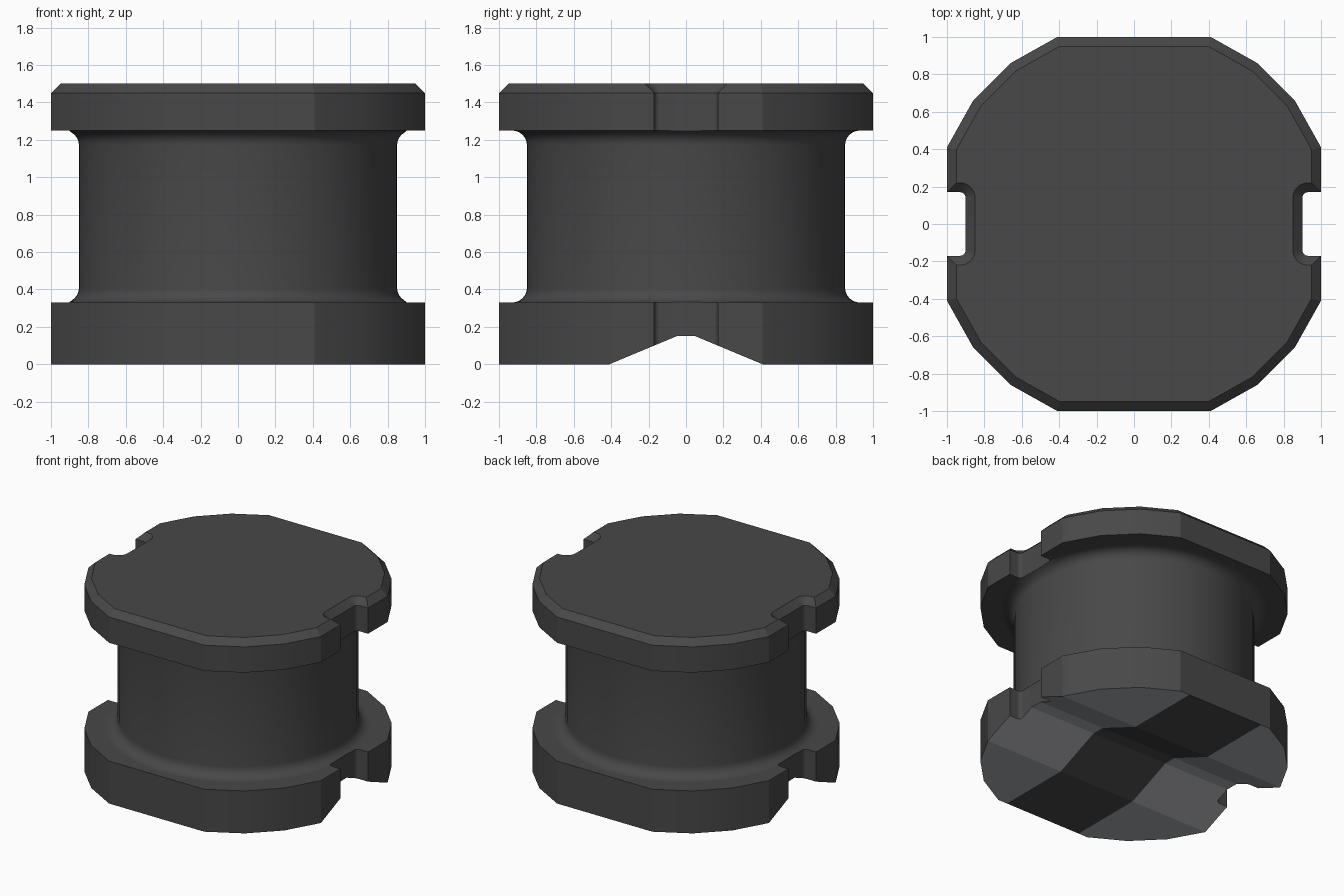
import bpy, bmesh, math
from mathutils import Vector

cube = bpy.data.objects.get("Cube")
if cube:
    bpy.data.objects.remove(cube, do_unlink=True)


def material(name, colour):
    m = bpy.data.materials.new(name)
    m.use_nodes = True
    m.diffuse_color = colour
    m.node_tree.nodes["Principled BSDF"].inputs["Base Color"].default_value = colour
    return m


ferrite = material("dark grey ferrite", (0.065, 0.065, 0.065, 1))
metal = material("pad metal", (0.40, 0.41, 0.43, 1))


def finish(bm, name, mats, angle):
    bmesh.ops.recalc_face_normals(bm, faces=bm.faces[:])
    mesh = bpy.data.meshes.new(name)
    bm.to_mesh(mesh)
    bm.free()
    for m in mats:
        mesh.materials.append(m)
    ob = bpy.data.objects.new(name, mesh)
    bpy.context.collection.objects.link(ob)
    bpy.ops.object.select_all(action='DESELECT')
    ob.select_set(True)
    bpy.context.view_layer.objects.active = ob
    bpy.ops.object.shade_smooth_by_angle(angle=math.radians(angle))
    return ob


# Flange outline: one quarter from the notch round to the long edge, then mirrored
NOTCH_X, NOTCH_Y, NOTCH_R = 0.9, 0.17, 0.03


def outline():
    q = []
    for i in range(7):
        a = math.pi / 2 * i / 6
        q.append((NOTCH_X + NOTCH_R * (1 - math.cos(a)),
                  NOTCH_Y - NOTCH_R * (1 - math.sin(a))))
    q += [(1, NOTCH_Y), (1, 0.41), (0.86, 0.66), (0.66, 0.86), (0.41, 1)]
    half = q + [(-x, y) for x, y in reversed(q)]
    return half + [(-x, -y) for x, y in half]


def flange_face(z):
    bm = bmesh.new()
    bm.faces.new([bm.verts.new((x, y, z)) for x, y in outline()])
    return bm


def extrude_up(bm, height):
    r = bmesh.ops.extrude_face_region(bm, geom=bm.faces[:], use_keep_orig=True)
    top = [g for g in r["geom"] if isinstance(g, bmesh.types.BMVert)]
    bmesh.ops.translate(bm, verts=top, vec=(0, 0, height))
    return top


# Upper flange with a chamfered top rim
bm = flange_face(1.25)
top = set(extrude_up(bm, 0.25))
rim = [e for e in bm.edges if all(v in top for v in e.verts)]
bmesh.ops.recalc_face_normals(bm, faces=bm.faces[:])
bmesh.ops.bevel(bm, geom=rim, offset=0.05, segments=1, affect='EDGES', profile=0.5)
finish(bm, "upper_flange", [ferrite], 20)

# Lower flange: underside split into strips, then lifted into a V groove along x
PAD_X, GROOVE, FLAT, DEPTH = 0.33, 0.41, 0.05, 0.15
bm = flange_face(0)
cuts = [((s * PAD_X, 0, 0), (1, 0, 0)) for s in (-1, 1)]
cuts += [((0, s * y, 0), (0, 1, 0)) for s in (-1, 1) for y in (GROOVE, FLAT)]
for co, no in cuts:
    bmesh.ops.bisect_plane(bm, geom=bm.verts[:] + bm.edges[:] + bm.faces[:],
                           dist=1e-4, plane_co=Vector(co), plane_no=Vector(no))
top = set(extrude_up(bm, 0.33))
for v in bm.verts:
    if v not in top:
        t = (GROOVE - abs(v.co.y)) / (GROOVE - FLAT)
        v.co.z = DEPTH * max(0, min(1, t))
# Metal pads on the two outer ends of the underside
bmesh.ops.recalc_face_normals(bm, faces=bm.faces[:])
bm.normal_update()
for f in bm.faces:
    if f.normal.z < -0.5 and abs(f.calc_center_median().x) > PAD_X:
        f.material_index = 1
finish(bm, "lower_flange", [ferrite, metal], 20)

# Round core with filleted ends, trimmed where it meets the notches
R, FILLET, Z0, Z1 = 0.85, 0.08, 0.33, 1.25
profile = []
for i in range(7):
    a = math.pi / 2 * i / 6
    profile.append((R + FILLET * (1 - math.sin(a)), Z0 + FILLET * (1 - math.cos(a))))
profile += [(r, Z0 + Z1 - z) for r, z in reversed(profile)]
bm = bmesh.new()
verts = [bm.verts.new((r, 0, z)) for r, z in profile]
edges = [bm.edges.new(p) for p in zip(verts, verts[1:])]
bmesh.ops.spin(bm, geom=verts + edges, cent=(0, 0, 0), axis=(0, 0, 1),
               angle=math.tau, steps=72, use_merge=True)
bmesh.ops.remove_doubles(bm, verts=bm.verts[:], dist=1e-5)
for v in bm.verts:
    if abs(v.co.y) < NOTCH_Y:
        v.co.x = max(-NOTCH_X, min(NOTCH_X, v.co.x))
finish(bm, "core", [ferrite], 40)
